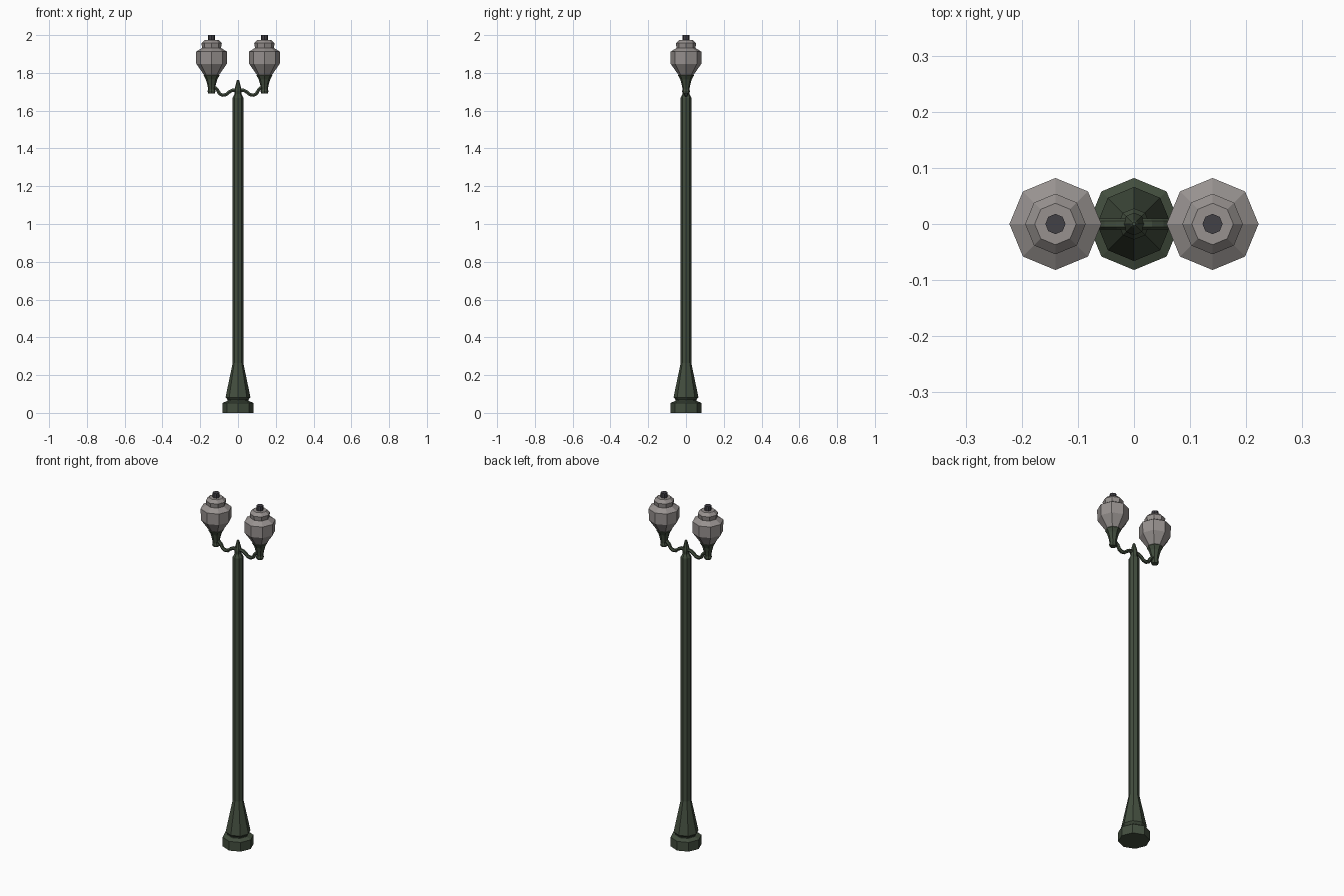
import bpy, bmesh, math
from mathutils import Vector

if "Cube" in bpy.data.objects:
    bpy.data.objects.remove(bpy.data.objects["Cube"])


def material(name, rgb):
    m = bpy.data.materials.new(name)
    m.diffuse_color = (*rgb, 1)
    m.use_nodes = True
    m.node_tree.nodes["Principled BSDF"].inputs["Base Color"].default_value = m.diffuse_color
    return m


GREEN = material("dark green iron", (0.055, 0.075, 0.048))
GLASS = material("grey glass", (0.31, 0.285, 0.275))
CAP = material("charcoal cap", (0.055, 0.052, 0.062))


def build(name, rings, mat):
    """Skin consecutive rings of points and close both ends."""
    bm = bmesh.new()
    loops = [[bm.verts.new(p) for p in ring] for ring in rings]
    n = len(loops[0])
    for a, b in zip(loops, loops[1:]):
        for i in range(n):
            j = (i + 1) % n
            bm.faces.new((a[i], a[j], b[j], b[i]))
    bm.faces.new(loops[0][::-1])
    bm.faces.new(loops[-1])
    bmesh.ops.recalc_face_normals(bm, faces=bm.faces)
    me = bpy.data.meshes.new(name)
    bm.to_mesh(me)
    bm.free()
    me.materials.append(mat)
    ob = bpy.data.objects.new(name, me)
    bpy.context.collection.objects.link(ob)
    return ob


def lathe(name, profile, mat, x=0, sides=8):
    """Octagonal turned part, corners on the axes."""
    rings = []
    for r, z in profile:
        rings.append([(x + r * math.cos(math.tau * i / sides),
                       r * math.sin(math.tau * i / sides), z) for i in range(sides)])
    return build(name, rings, mat)


def tube(name, path, radius, mat, sides=6):
    """Tube following a path in the xz plane."""
    pts = [Vector((x, 0, z)) for x, z in path]
    rings = []
    for k, p in enumerate(pts):
        d = (pts[min(k + 1, len(pts) - 1)] - pts[max(k - 1, 0)]).normalized()
        side = Vector((0, 1, 0))
        up = d.cross(side)
        rings.append([p + radius * (math.cos(math.tau * i / sides) * side
                                    + math.sin(math.tau * i / sides) * up)
                      for i in range(sides)])
    return build(name, rings, mat)


# Stepped foot, flared base, shaft and pointed finial
lathe("base", [(0.082, 0), (0.082, 0.053), (0.055, 0.064), (0.055, 0.070),
               (0.066, 0.082), (0.028, 0.265)], GREEN)
lathe("pole", [(0.028, 0.26), (0.028, 1.668), (0.018, 1.688)], GREEN)
lathe("finial", [(0.018, 1.685), (0.020, 1.705), (0.018, 1.715),
                 (0.007, 1.758), (0.003, 1.763)], GREEN)

for s, side in ((-1, "left"), (1, "right")):
    x = 0.14 * s
    # Wavy arm
    arm = [(0, 1.708), (0.030, 1.708), (0.048, 1.698), (0.063, 1.685),
           (0.082, 1.682), (0.098, 1.690), (0.110, 1.712), (0.122, 1.722), (0.140, 1.722)]
    tube(side + "_arm", [(s * a, z) for a, z in arm], 0.010, GREEN)
    # Lamp holder, globe and cap
    lathe(side + "_holder", [(0.018, 1.692), (0.021, 1.703), (0.018, 1.712),
                             (0.022, 1.735), (0.030, 1.765), (0.042, 1.786),
                             (0.039, 1.792)], GREEN, x)
    lathe(side + "_globe", [(0.039, 1.788), (0.081, 1.848), (0.082, 1.912),
                            (0.050, 1.932), (0.054, 1.957), (0.037, 1.974)], GLASS, x)
    lathe(side + "_cap", [(0.018, 1.970), (0.018, 2.0)], CAP, x)
